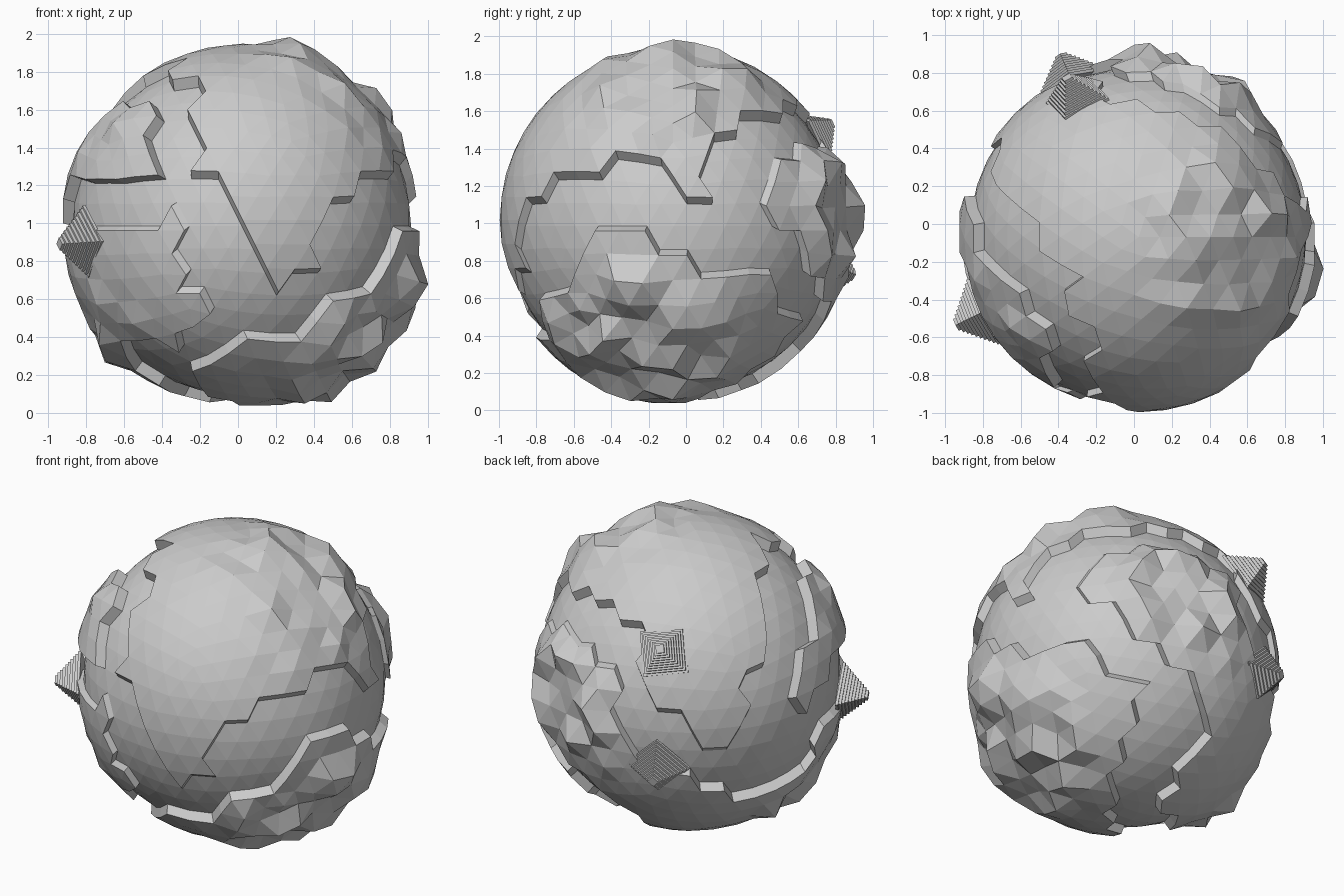
import bpy, bmesh, math, random
from mathutils import Vector, Matrix

cube = bpy.data.objects.get("Cube")
if cube:
    bpy.data.objects.remove(cube, do_unlink=True)

random.seed(4)
CENTER = Vector((0.02, -0.065, 0.985))
RADIUS = 0.893
RISE = 0.034   # outward lift of a land
SLIDE = 0.034  # shift of a land along its mean direction

stone = bpy.data.materials.new("grey_stone")
stone.use_nodes = True
stone.diffuse_color = (0.6, 0.6, 0.6, 1)
stone.node_tree.nodes["Principled BSDF"].inputs["Base Color"].default_value = (0.6, 0.6, 0.6, 1)


def direction(lon, lat):
    lon, lat = math.radians(lon), math.radians(lat)
    return Vector((math.cos(lat) * math.cos(lon), math.cos(lat) * math.sin(lon), math.sin(lat)))


def flatten(v, c):
    """Unroll a direction onto a plane around the direction c."""
    e1 = c.orthogonal().normalized()
    e2 = c.cross(e1)
    side = Vector((v.dot(e1), v.dot(e2)))
    return side.normalized() * c.angle(v)


def inside(p, poly):
    hit = False
    for a, b in zip(poly, poly[1:] + poly[:1]):
        if (a.y > p.y) != (b.y > p.y):
            if p.x < a.x + (b.x - a.x) * (p.y - a.y) / (b.y - a.y):
                hit = not hit
    return hit


def add_object(name, bm):
    mesh = bpy.data.meshes.new(name)
    bm.to_mesh(mesh)
    bm.free()
    mesh.materials.append(stone)
    obj = bpy.data.objects.new(name, mesh)
    bpy.context.scene.collection.objects.link(obj)
    return obj


# Coastlines: centre, then outline, as longitude and latitude in degrees
north_land = ((0, 90), [
    (-146, 60), (-114, 51), (-107, 44), (-113, 37), (-103, 24), (-106, 16), (-99, 16),
    (-79, -23), (-74, -16), (-66, -16), (-63, 6), (-51, 6), (-51, 16), (-36, 16),
    (-19, 23), (-2, 16), (11, 6), (10, 19), (30, 36), (48, 41), (93, 36), (104, 36),
    (110, 16), (126, -2), (140, -9), (147, 14), (157, 30), (167, 53), (183, 54), (215, 70)])
west_land = ((205, 28), [
    (165, 10), (177, 19), (187, 30), (200, 43), (221, 44), (233, 41), (235, 29),
    (240, 27), (239, 14), (199, 15), (170, 5)])
back_land = ((145, -25), [
    (27, -1), (38, 19), (54, 27), (63, 30), (79, 24), (96, 24), (98, 5), (111, -15),
    (126, -17), (146, -32), (180, -25), (186, -9), (217, -2), (242, -2), (247, 5),
    (250, -3), (245, -9), (249, -16), (242, -24), (260, -24), (266, -30), (245, -29),
    (241, -36), (250, -40), (232, -39), (203, -39), (196, -57), (112, -76), (90, -40),
    (69, -20), (48, -8), (43, 1)])
south_land = ((-10, -50), [
    (-31, -3), (-15, -4), (-11, 4), (-3, -9), (4, -9), (8, -19), (18, -19), (36, -18),
    (59, -33), (54, -42), (45, -66), (238, -66), (226, -57), (243, -56), (270, -40),
    (-69, -39), (-61, -26), (-41, -19), (-30, -11)])

# Hills: longitude, latitude, spread in degrees, height
hills = [(0, 52, 42, 0.09), (-18, -40, 42, 0.10), (75, 9, 32, 0.11),
         (195, -40, 30, 0.09), (208, 28, 22, 0.05)]


def pick_faces(bm, mid, coast, taken):
    """Faces within a coastline, with one-face notches filled."""
    c = direction(*mid)
    poly = [flatten(direction(*p), c) for p in coast]
    faces = {f for f in bm.faces if f not in taken
             and inside(flatten(f.calc_center_median().normalized(), c), poly)}
    notches = [f for f in bm.faces if f not in faces and f not in taken
               and sum(n in faces for e in f.edges for n in e.link_faces) > 1]
    faces.update(notches)
    taken.update(faces)
    return sorted(faces, key=lambda f: f.index)


# Sphere of sea with the lands raised as blocks
bm = bmesh.new()
bmesh.ops.create_icosphere(bm, subdivisions=4, radius=RADIUS)
bm.faces.index_update()
taken = set()
regions = [pick_faces(bm, mid, coast, taken)
           for mid, coast in (north_land, west_land, back_land, south_land)]

for faces in regions:
    mean = sum((f.normal * f.calc_area() for f in faces), Vector()).normalized()
    new = bmesh.ops.extrude_face_region(bm, geom=faces)["geom"]
    tops = {g for g in new if isinstance(g, bmesh.types.BMFace)}
    for v in [g for g in new if isinstance(g, bmesh.types.BMVert)]:
        n = v.co.normalized()
        v.co += n * RISE + mean * SLIDE
        # Rough hills, away from the coast
        if all(f in tops for f in v.link_faces):
            for lon, lat, spread, height in hills:
                fall = 1 - math.degrees(n.angle(direction(lon, lat))) / spread
                if fall > 0:
                    v.co += n * height * (random.random() ** 1.6 - 0.1) * min(1, fall * 2.5)

bmesh.ops.translate(bm, verts=bm.verts[:], vec=CENTER)
bmesh.ops.recalc_face_normals(bm, faces=bm.faces[:])
add_object("planet", bm)


# Stepped pyramids standing on the surface
def stepped_pyramid(name, lon, lat, roll, steps=10, base=0.27, height=0.17):
    bm = bmesh.new()
    step = height / steps
    for i in range(steps):
        width = base * (1 - i / (steps + 1))
        bmesh.ops.create_cube(bm, size=1, matrix=Matrix.Translation((0, 0, (i + 0.5) * step))
                              @ Matrix.Diagonal((width, width, step, 1)))
    d = direction(lon, lat)
    turn = d.to_track_quat("Z", "Y").to_matrix().to_4x4()
    bm.transform(Matrix.Translation(CENTER + d * 0.905) @ turn
                 @ Matrix.Rotation(math.radians(roll), 4, "Z"))
    add_object(name, bm)


stepped_pyramid("upper_back_pyramid", 114, 31, 10)
stepped_pyramid("lower_back_pyramid", 113, -14, 45)
stepped_pyramid("right_pyramid", 206, -5, 45)
